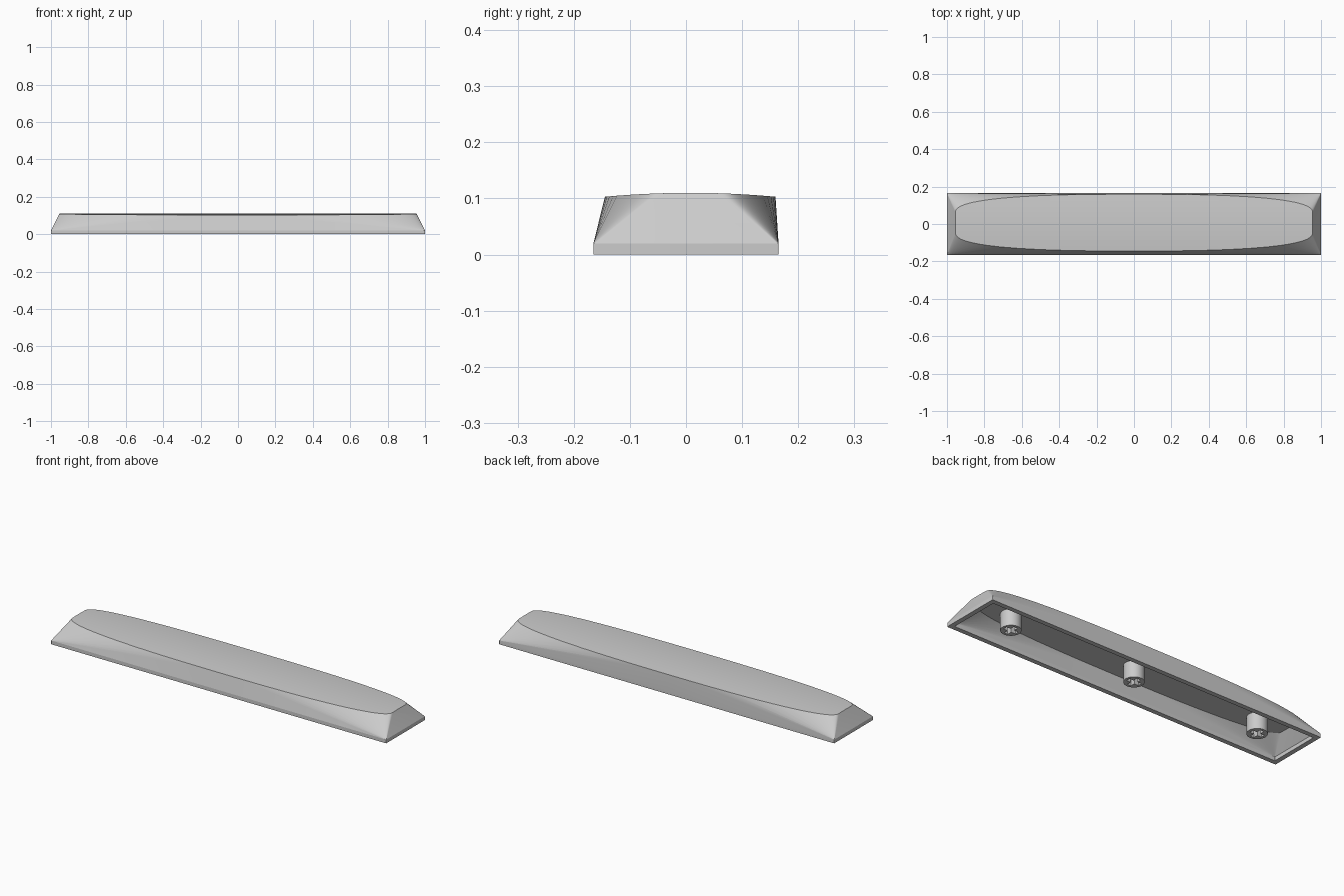
import bpy, bmesh
from math import sin, cos, tan, atan, pi, radians

if "Cube" in bpy.data.objects:
    bpy.data.objects.remove(bpy.data.objects["Cube"])

grey = bpy.data.materials.new("light grey plastic")
grey.use_nodes = True
COLOUR = (0.6, 0.6, 0.6, 1)
grey.diffuse_color = COLOUR
grey.node_tree.nodes["Principled BSDF"].inputs["Base Color"].default_value = COLOUR

N, ROWS = 24, 8      # stations per half length, strips across the top
POWER = 2.6          # squareness of the rounded top outline
CENTRE_Y = 0.0075


def finish(bm, name):
    bmesh.ops.remove_doubles(bm, verts=bm.verts, dist=1e-5)
    bmesh.ops.recalc_face_normals(bm, faces=bm.faces)
    mesh = bpy.data.meshes.new(name)
    bm.to_mesh(mesh)
    bm.free()
    mesh.materials.append(grey)
    ob = bpy.data.objects.new(name, mesh)
    bpy.context.collection.objects.link(ob)
    bpy.ops.object.select_all(action="DESELECT")
    ob.select_set(True)
    bpy.context.view_layer.objects.active = ob
    bpy.ops.object.shade_smooth_by_angle(angle=radians(10))
    return ob


def stations(length, flat, width):
    """Half outline from end to middle: (x, half width, normal angle)."""
    bulge = width - flat
    for i in range(N + 1):
        phi = pi / 2 * (1 - (1 - i / N) ** 2)
        t = pi / 2
        if i < N:
            t = atan((tan(phi) * bulge / length) ** (POWER / (2 * POWER - 2)))
        x = length * max(cos(t), 0) ** (2 / POWER) if i < N else 0
        yield x, flat + bulge * sin(t) ** (2 / POWER), phi


def skin(bm, half_x, half_y, skirt, length, flat, width, top, crown):
    """Rectangular skirt lofted to a rounded, crowned top. Returns the open rim."""
    r = 0.002
    half = list(stations(length, flat, width))
    full = [(1, s) for s in half] + [(-1, s) for s in half[-2::-1]]
    grid, sides = [], {-1: [], 1: []}
    for sx, (x, w, phi) in full:
        row = []
        for j in range(ROWS + 1):
            d = w * (2 * j / ROWS - 1)
            row.append(bm.verts.new((sx * x, CENTRE_Y + d, top - crown * d * d)))
        grid.append(row)
        bx = 0 if x == 0 else sx * (half_x - r + r * cos(phi))
        for sy in sides:
            by = sy * (half_y - r + r * sin(phi))
            sides[sy].append([bm.verts.new((bx, by, z)) for z in (0, skirt)])
    # Crowned top and long walls
    for k in range(len(grid) - 1):
        a, b = grid[k], grid[k + 1]
        for j in range(ROWS):
            bm.faces.new((a[j], b[j], b[j + 1], a[j + 1]))
        for sy, edge in ((-1, 0), (1, ROWS)):
            p, q = sides[sy][k], sides[sy][k + 1]
            bm.faces.new((p[0], q[0], q[1], p[1]))
            bm.faces.new((p[1], q[1], b[edge], a[edge]))
    # Sloping ends
    for k in (0, -1):
        f, b = sides[-1][k], sides[1][k]
        bm.faces.new((f[0], b[0], b[1], f[1]))
        bm.faces.new([f[1], b[1]] + grid[k][::-1])
    return [p[0] for p in sides[-1]] + [p[0] for p in sides[1][::-1]]


# Hollow cap: outer and inner skins joined by a flat rim
bm = bmesh.new()
outer = skin(bm, 1, 0.165, 0.02, 0.955, 0.05, 0.152, 0.11, 0.3)
inner = skin(bm, 0.975, 0.14, 0.02, 0.925, 0.035, 0.13, 0.088, 0)
for i in range(len(outer)):
    bm.faces.new((outer[i - 1], outer[i], inner[i], inner[i - 1]))
finish(bm, "cap_shell")


def stem(name, x):
    """Round post with a cross-shaped socket, made from four equal quarters."""
    radius, arm, slot, height, steps = 0.05, 0.036, 0.011, 0.089, 12
    arc = [(radius * cos(a), radius * sin(a))
           for a in (pi / 2 * i / steps for i in range(steps + 1))]
    socket = [(0, arm), (slot, arm), (slot, slot), (arm, slot), (arm, 0)]
    bm = bmesh.new()
    for q in range(4):
        c, s = cos(q * pi / 2), sin(q * pi / 2)
        low, high = [[bm.verts.new((c * u - s * v, s * u + c * v, z))
                      for u, v in arc + socket] for z in (0, height)]
        bm.faces.new(low)
        seams = (steps, len(low) - 1)
        for i in range(len(low)):
            if i not in seams:
                j = i + 1
                bm.faces.new((low[i], low[j], high[j], high[i]))
    finish(bm, name).location.x = x


for name, x in (("right_stem", -0.75), ("middle_stem", 0), ("left_stem", 0.75)):
    stem(name, x)
